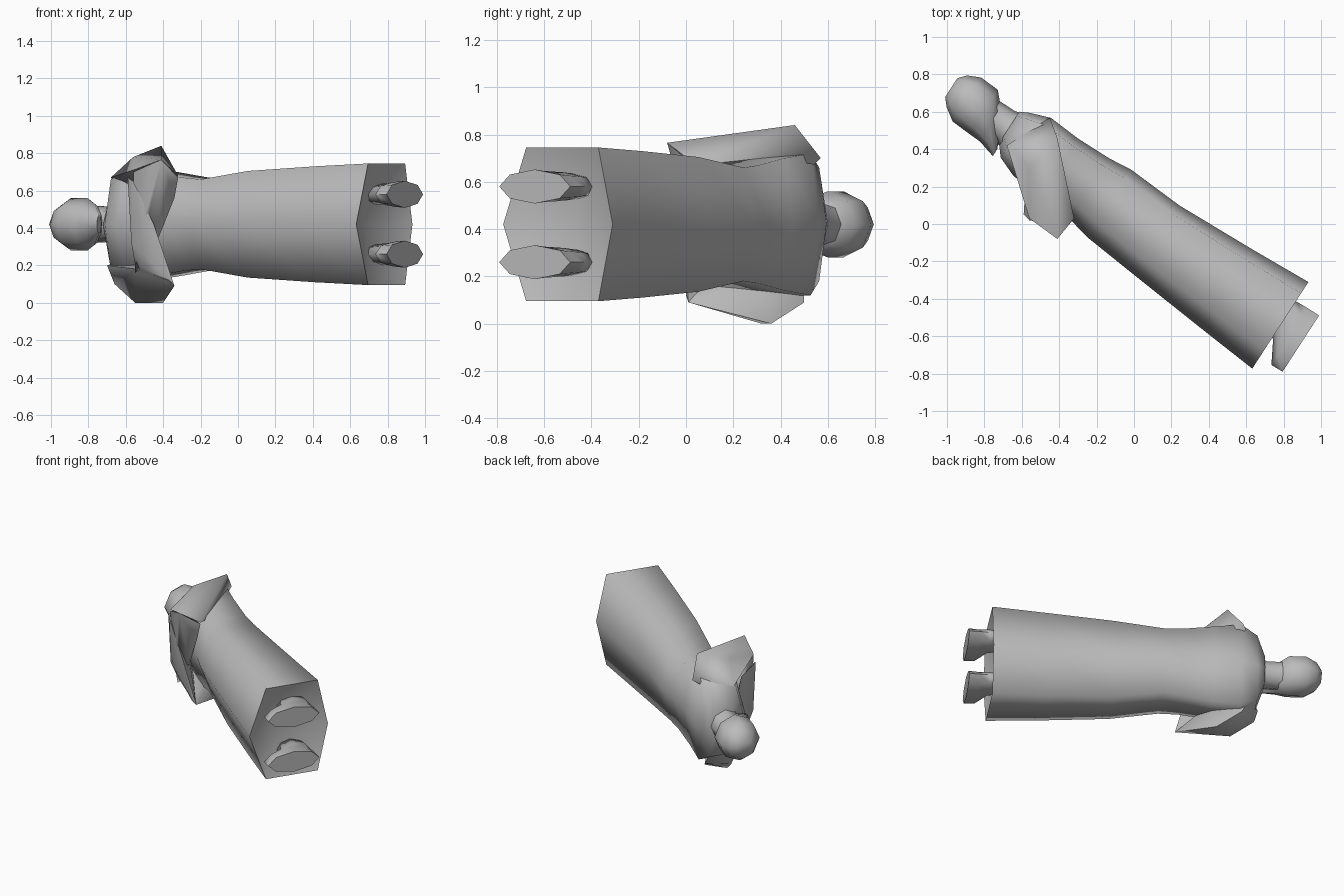
import bpy, bmesh, math
from mathutils import Vector

cube = bpy.data.objects.get("Cube")
if cube:
    bpy.data.objects.remove(cube, do_unlink=True)

stone = bpy.data.materials.new("grey_stone")
stone.use_nodes = True
GREY = (0.5, 0.5, 0.5, 1)
stone.diffuse_color = GREY
stone.node_tree.nodes["Principled BSDF"].inputs["Base Color"].default_value = GREY

# The figure lies on its side: body axes as seen from above
UP = Vector((-0.84, 0.545, 0))
FRONT = Vector((-0.545, -0.84, 0))
MID = 0.42


def place(s, f, z):
    return UP * s + FRONT * f + Vector((0, 0, MID + z))


def finish(name, bm, angle):
    bmesh.ops.recalc_face_normals(bm, faces=bm.faces)
    mesh = bpy.data.meshes.new(name)
    bm.to_mesh(mesh)
    bm.free()
    mesh.materials.append(stone)
    mesh.shade_smooth()
    mesh.set_sharp_from_angle(angle=math.radians(angle))
    bpy.context.collection.objects.link(bpy.data.objects.new(name, mesh))


# Half outlines: (share of depth from the back, share of half width)
HEX = [(1, 0), (0.79, 1), (0.13, 1), (0, 0)]
ROUND = [(1, 0), (0.85, 0.7), (0.5, 1), (0.15, 0.7), (0, 0)]


def loft(name, outline, rings, z=0, recess=None, angle=85):
    """Each ring is (height, back, front, half width)."""
    bm = bmesh.new()
    section = outline + [(t, -w) for t, w in outline[-2:0:-1]]
    loops = [[bm.verts.new(place(s, b + (f - b) * t, z + h * w)) for t, w in section]
             for s, b, f, h in rings]
    n = len(section)
    for low, high in zip(loops, loops[1:]):
        for i in range(n):
            j = (i + 1) % n
            bm.faces.new((low[i], low[j], high[j], high[i]))
    bm.faces.new(loops[-1])
    if recess is None:
        bm.faces.new(loops[0])
    else:
        tip = bm.verts.new(place(recess, 0.03, z))
        for i in range(n):
            bm.faces.new((loops[0][i], loops[0][(i + 1) % n], tip))
    finish(name, bm, angle)


def hull(name, points):
    bm = bmesh.new()
    for p in points:
        bm.verts.new(p)
    out = bmesh.ops.convex_hull(bm, input=bm.verts)
    loose = {v for v in out["geom_interior"] if isinstance(v, bmesh.types.BMVert)}
    bmesh.ops.delete(bm, geom=list(loose), context="VERTS")
    finish(name, bm, 75)


# Robe with a hollow hem
loft("robe", HEX, [
    (-0.95, -0.247, 0.304, 0.325), (-0.6, -0.23, 0.272, 0.31),
    (-0.15, -0.215, 0.228, 0.285), (0.17, -0.235, 0.195, 0.24),
    (0.3, -0.222, 0.165, 0.25), (0.5, -0.22, 0.15, 0.28),
    (0.68, -0.234, 0.135, 0.3), (0.79, -0.195, 0.09, 0.24),
    (0.84, -0.17, 0.03, 0.1)], recess=-0.82)

# Neck and head
loft("neck", ROUND, [(0.78, -0.18, 0.06, 0.13), (0.86, -0.16, 0.03, 0.095),
                     (0.98, -0.16, 0.04, 0.1)])
loft("head", ROUND, [
    (0.83, 0.06, 0.106, 0.05), (0.93, -0.13, 0.078, 0.11),
    (1.0, -0.205, 0.075, 0.14), (1.11, -0.212, 0.068, 0.14),
    (1.18, -0.18, 0.02, 0.1), (1.215, -0.14, -0.02, 0.04)])

# Shoes
for side, z in (("left", 0.16), ("right", -0.16)):
    loft(side + "_shoe", ROUND, [
        (-1.095, -0.128, 0.23, 0.072), (-1.025, -0.128, 0.232, 0.066),
        (-0.957, -0.125, 0.11, 0.06), (-0.84, -0.1, 0.07, 0.05)], z)

# Sleeves, folded across the chest
hull("left_upper_sleeve", [
    (-0.45, 0.57, 0.70), (-0.41, 0.46, 0.84), (-0.32, 0.03, 0.68),
    (-0.41, -0.08, 0.765), (-0.56, 0.03, 0.71), (-0.56, 0.3, 0.78),
    (-0.68, 0.42, 0.67), (-0.4, 0.3, 0.6), (-0.6, 0.45, 0.58)])
hull("left_forearm", [
    (-0.41, -0.08, 0.765), (-0.32, 0.03, 0.67), (-0.34, 0.02, 0.56),
    (-0.56, 0.03, 0.7), (-0.54, 0.15, 0.66), (-0.42, 0.04, 0.36),
    (-0.55, 0.1, 0.16), (-0.5, 0.12, 0.2), (-0.55, 0.07, 0.28)])
hull("right_upper_sleeve", [
    (-0.4, 0.36, 0), (-0.55, 0.32, 0), (-0.34, 0.01, 0.09),
    (-0.37, 0, 0.12), (-0.66, 0.43, 0.1), (-0.5, 0.5, 0.09),
    (-0.7, 0.42, 0.2), (-0.4, 0.3, 0.2), (-0.58, 0.5, 0.24),
    (-0.54, 0.12, 0.18)])
hull("right_forearm", [
    (-0.34, 0.01, 0.09), (-0.37, 0, 0.13), (-0.47, 0.2, 0.06),
    (-0.55, 0.1, 0.2), (-0.45, 0.0, 0.42), (-0.57, 0.05, 0.32),
    (-0.59, 0.05, 0.67), (-0.56, 0.02, 0.65), (-0.58, 0.2, 0.62)])
